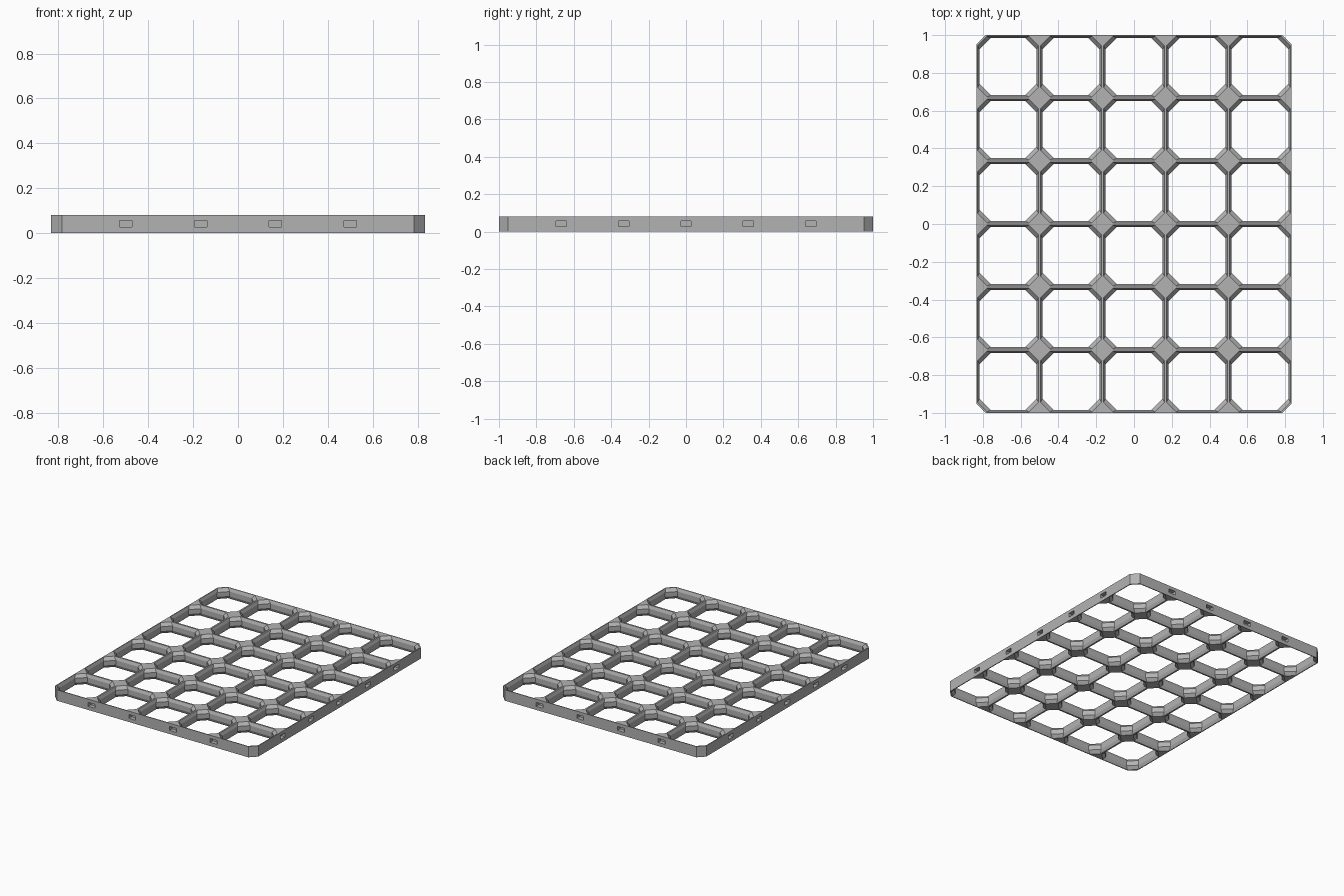
import bpy, bmesh

if "Cube" in bpy.data.objects:
    bpy.data.objects.remove(bpy.data.objects["Cube"])

PITCH, NX, NY, H = 1 / 3, 5, 6, 0.08
W, D = PITCH * NX / 2, PITCH * NY / 2      # half width and half depth


def octagon(hx, hy, cut):
    """Rectangle outline with four clipped corners."""
    return [(hx, -hy + cut), (hx, hy - cut), (hx - cut, hy), (-hx + cut, hy),
            (-hx, hy - cut), (-hx, -hy + cut), (-hx + cut, -hy), (hx - cut, -hy)]


def loft(bm, sections, cx=0, cy=0):
    """Closed solid through stacked (outline, z) sections."""
    rings = [[bm.verts.new((cx + x, cy + y, z)) for x, y in pts] for pts, z in sections]
    n = len(rings[0])
    for a, b in zip(rings, rings[1:]):
        for i in range(n):
            j = (i + 1) % n
            bm.faces.new((a[i], a[j], b[j], b[i]))
    bm.faces.new(rings[0][::-1])
    bm.faces.new(rings[-1])


def box(bm, cx, cy, hx, hy, z0, z1):
    pts = [(-hx, -hy), (hx, -hy), (hx, hy), (-hx, hy)]
    loft(bm, [(pts, z0), (pts, z1)], cx, cy)


def finish(bm, name):
    bmesh.ops.recalc_face_normals(bm, faces=bm.faces)
    mesh = bpy.data.meshes.new(name)
    bm.to_mesh(mesh)
    bm.free()
    ob = bpy.data.objects.new(name, mesh)
    bpy.context.collection.objects.link(ob)
    return ob


# Solid slab with clipped corners
bm = bmesh.new()
slab = octagon(W, D, 0.048)
loft(bm, [(slab, 0), (slab, H)])
plate = finish(bm, "grid_plate")
grey = bpy.data.materials.new("grey")
grey.diffuse_color = (0.45, 0.45, 0.45, 1)
grey.use_nodes = True
grey.node_tree.nodes["Principled BSDF"].inputs["Base Color"].default_value = grey.diffuse_color
plate.data.materials.append(grey)

# Cell openings: wide at top and bottom, narrow in the middle
bm = bmesh.new()
wide = octagon(PITCH / 2 - 0.006, PITCH / 2 - 0.006, 0.050)
narrow = octagon(PITCH / 2 - 0.0155, PITCH / 2 - 0.0155, 0.060)
S = 0.022
cell = [(wide, -0.02), (wide, 0), (narrow, S), (narrow, H - S), (wide, H), (wide, H + 0.02)]
for i in range(NX):
    for j in range(NY):
        loft(bm, cell, (i + 0.5) * PITCH - W, (j + 0.5) * PITCH - D)

# Connector slots in the outer walls, centred on the grid seams
for s in (-1, 1):
    for i in range(1, NX):
        box(bm, i * PITCH - W, s * D, 0.028, 0.03, 0.027, 0.056)
    for j in range(1, NY):
        box(bm, s * W, j * PITCH - D, 0.03, 0.028, 0.027, 0.056)
cutter = finish(bm, "opening_cutter")

# Cut, then remove the helper
mod = plate.modifiers.new("openings", 'BOOLEAN')
mod.operation, mod.solver, mod.object = 'DIFFERENCE', 'EXACT', cutter
bpy.context.view_layer.objects.active = plate
bpy.ops.object.modifier_apply(modifier=mod.name)
bpy.data.objects.remove(cutter)
